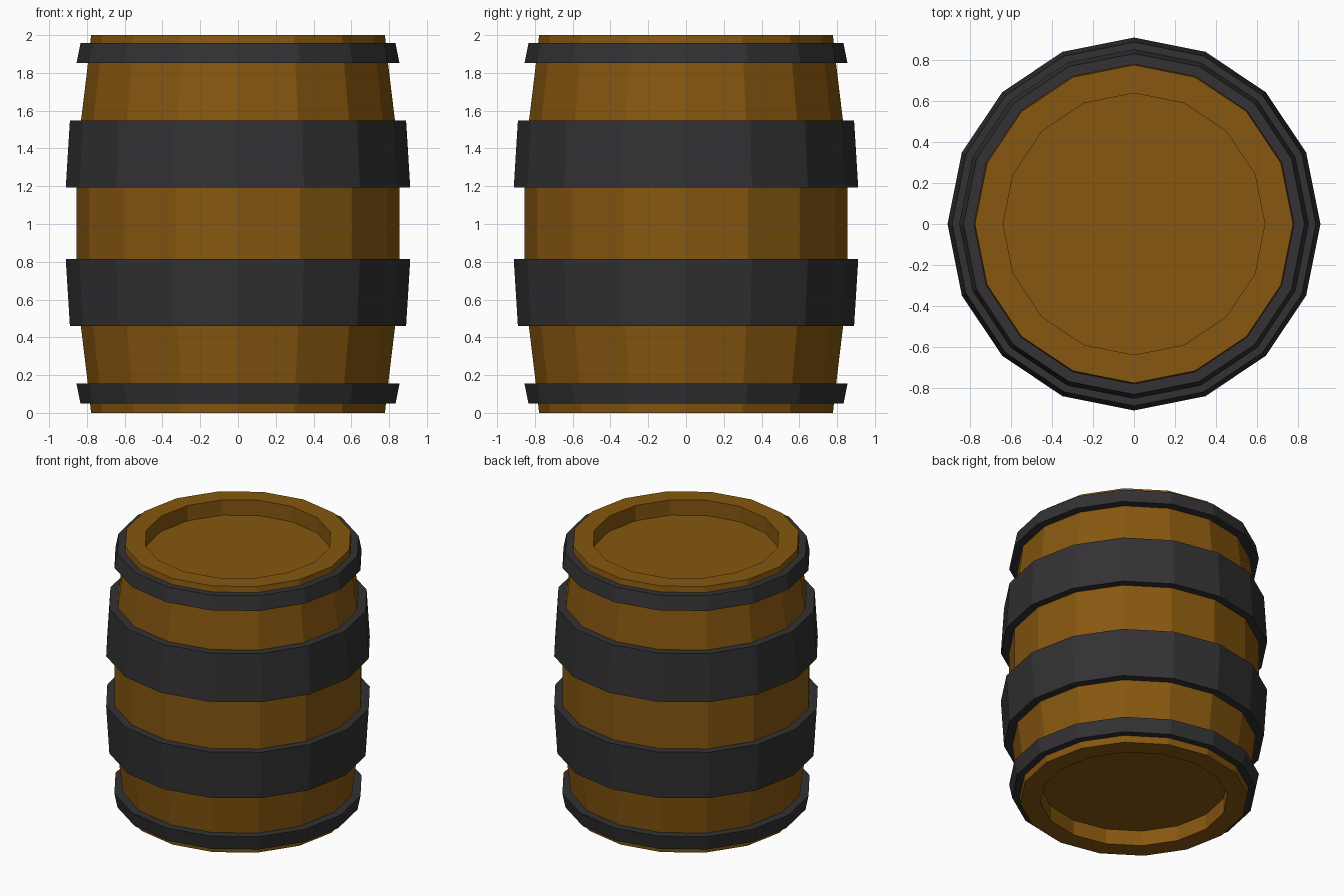
import bpy, bmesh
from math import cos, sin, tau

if "Cube" in bpy.data.objects:
    bpy.data.objects.remove(bpy.data.objects["Cube"])

SIDES = 16


def material(name, rgb):
    mat = bpy.data.materials.new(name)
    mat.diffuse_color = (*rgb, 1)
    mat.use_nodes = True
    mat.node_tree.nodes["Principled BSDF"].inputs["Base Color"].default_value = mat.diffuse_color
    return mat


wood = material("wood", (0.24, 0.095, 0.005))
iron = material("iron", (0.033, 0.031, 0.033))


def lathe(name, profile, mat, closed=False):
    """Spin (radius, z) points around z; open profiles get capped ends."""
    bm = bmesh.new()
    rings = [[bm.verts.new((r * cos(tau * i / SIDES), r * sin(tau * i / SIDES), z))
              for i in range(SIDES)] for r, z in profile]
    pairs = list(zip(rings, rings[1:]))
    if closed:
        pairs.append((rings[-1], rings[0]))
    else:
        bm.faces.new(rings[0])
        bm.faces.new(rings[-1])
    for a, b in pairs:
        for i in range(SIDES):
            j = (i + 1) % SIDES
            bm.faces.new((a[i], a[j], b[j], b[i]))
    bmesh.ops.recalc_face_normals(bm, faces=bm.faces)
    mesh = bpy.data.meshes.new(name)
    bm.to_mesh(mesh)
    bm.free()
    mesh.materials.append(mat)
    obj = bpy.data.objects.new(name, mesh)
    bpy.context.collection.objects.link(obj)
    return obj


# Bulging wooden body with a recessed head at each end
half = [(0.64, 0.115), (0.64, 0.0), (0.778, 0.0), (0.795, 0.155),
        (0.832, 0.46), (0.855, 0.68)]
lathe("barrel_body", half + [(r, 2 - z) for r, z in reversed(half)], wood)


# Iron hoops, mirrored about mid height: inner, outer radius at each edge
def hoop(name, edges):
    (in0, out0, z0), (in1, out1, z1) = edges
    lathe(name, [(in0, z0), (out0, z0), (out1, z1), (in1, z1)], iron, True)


hoops = {"end_hoop": [(0.775, 0.834, 0.05), (0.785, 0.855, 0.155)],
         "middle_hoop": [(0.825, 0.89, 0.46), (0.845, 0.912, 0.815)]}
for name, edges in hoops.items():
    hoop("lower_" + name, edges)
    hoop("upper_" + name, [(a, b, 2.007 - z) for a, b, z in edges])
